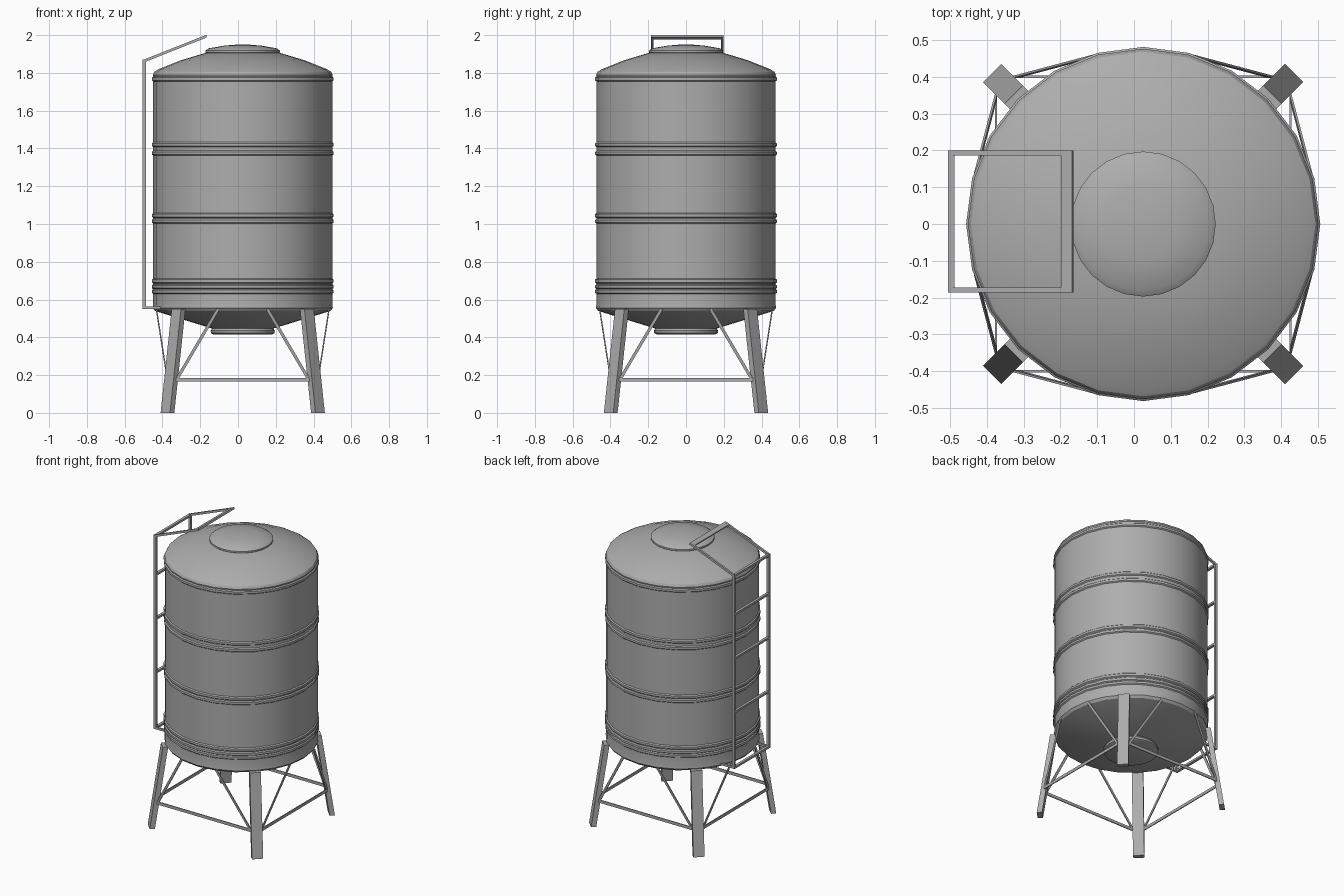
import bpy, bmesh, math
from mathutils import Vector

if "Cube" in bpy.data.objects:
    bpy.data.objects.remove(bpy.data.objects["Cube"])

CX = 0.025          # tank axis
SIDES = 24

grey = bpy.data.materials.new("galvanised grey")
grey.diffuse_color = (0.42, 0.42, 0.42, 1)
grey.use_nodes = True
grey.node_tree.nodes["Principled BSDF"].inputs["Base Color"].default_value = grey.diffuse_color


def finish(name, bm, smooth=False):
    bmesh.ops.recalc_face_normals(bm, faces=bm.faces[:])
    me = bpy.data.meshes.new(name)
    bm.to_mesh(me)
    bm.free()
    me.materials.append(grey)
    ob = bpy.data.objects.new(name, me)
    bpy.context.collection.objects.link(ob)
    if smooth:
        bpy.ops.object.select_all(action='DESELECT')
        ob.select_set(True)
        bpy.context.view_layer.objects.active = ob
        bpy.ops.object.shade_smooth_by_angle(angle=math.radians(30))
    return ob


def lathe(name, profile):
    """Revolve (radius, z) points about the tank axis, closing both ends."""
    bm = bmesh.new()
    rings = []
    for r, z in profile:
        rings.append([bm.verts.new((CX + r * math.cos(2 * math.pi * i / SIDES),
                                    r * math.sin(2 * math.pi * i / SIDES), z))
                      for i in range(SIDES)])
    for a, b in zip(rings, rings[1:]):
        for i in range(SIDES):
            j = (i + 1) % SIDES
            bm.faces.new((a[i], a[j], b[j], b[i]))
    bm.faces.new(rings[0])
    bm.faces.new(rings[-1])
    return finish(name, bm, True)


def loft(bm, a, b):
    """Solid between two four-point sections."""
    va = [bm.verts.new(p) for p in a]
    vb = [bm.verts.new(p) for p in b]
    bm.faces.new(va)
    bm.faces.new(vb)
    for i in range(4):
        j = (i + 1) % 4
        bm.faces.new((va[i], va[j], vb[j], vb[i]))


def beam(bm, p, q, side, w, h):
    """Rectangular bar from p to q; w is measured along side, h across it."""
    p, q = Vector(p), Vector(q)
    d = (q - p).normalized()
    s = Vector(side)
    s = (s - d * s.dot(d)).normalized() * w / 2
    u = d.cross(s).normalized() * h / 2
    corners = (s + u, s - u, -s - u, -s + u)
    loft(bm, [p + c for c in corners], [q + c for c in corners])


# Tank shell: conical base, straight wall with raised ribs, shallow dome
WALL, RIB = 0.474, 0.481
profile = [(0.16, 0.446), (0.44, 0.532), (0.465, 0.54), (0.477, 0.555), (WALL, 0.575)]
for z in (0.643, 0.668, 0.698, 1.015, 1.045, 1.375, 1.42, 1.768):
    profile += [(WALL, z - 0.013), (RIB, z - 0.007), (RIB, z + 0.007), (WALL, z + 0.013)]
profile += [(0.476, 1.79), (0.468, 1.806), (0.445, 1.82), (0.33, 1.866), (0.19, 1.908)]
lathe("tank_body", profile)

# Lid on the dome and outlet under the base
lathe("tank_lid", [(0.19, 1.90), (0.197, 1.908), (0.197, 1.918), (0.18, 1.930),
                   (0.10, 1.944), (0.03, 1.95)])
lathe("bottom_outlet", [(0.155, 0.415), (0.168, 0.422), (0.17, 0.435), (0.16, 0.45)])

# Four splayed legs, turned to face the axis
for k, name in enumerate(("back_right", "back_left", "front_left", "front_right")):
    a = math.radians(45 + 90 * k)
    out = Vector((math.cos(a), math.sin(a), 0))
    tan = Vector((-out.y, out.x, 0)) * 0.035
    axis = Vector((CX, 0, 0))

    def section(r, z):
        c = axis + Vector((0, 0, z))
        return [c + out * r + tan, c + out * r - tan,
                c + out * (r - 0.033) - tan, c + out * (r - 0.033) + tan]
    bm = bmesh.new()
    loft(bm, section(0.58, 0), section(0.497, 0.55))
    finish(name + "_leg", bm)

# Braces on each side: one tie bar and two diagonals up to the tank rim
for k, name in enumerate(("right", "back", "left", "front")):
    a = math.radians(90 * k)
    out = Vector((math.cos(a), math.sin(a), 0))
    tan = Vector((-out.y, out.x, 0))

    def at(o, t, z):
        return Vector((CX, 0, z)) + out * o + tan * t
    bm = bmesh.new()
    beam(bm, at(0.40, -0.36, 0.175), at(0.40, 0.36, 0.175), (0, 0, 1), 0.02, 0.006)
    for s in (-1, 1):
        beam(bm, at(0.40, s * 0.345, 0.185), at(0.457, s * 0.13, 0.55), out, 0.006, 0.016)
    finish(name + "_braces", bm)

# Ladder: uprights, sloped top rails, foot brackets and rungs
X, Y0, Y1 = -0.496, -0.179, 0.193
bm = bmesh.new()
for y in (Y0, Y1):
    beam(bm, (X, y, 0.55), (X, y, 1.87), (0, 1, 0), 0.013, 0.018)
    beam(bm, (X, y, 1.864), (-0.17, y, 1.993), (0, 1, 0), 0.013, 0.014)
    beam(bm, (X, y, 0.557), (-0.40, y, 0.557), (0, 1, 0), 0.013, 0.014)
finish("ladder_rails", bm)
bm = bmesh.new()
for z in (0.557, 0.935, 1.30, 1.60, 1.862):
    beam(bm, (X, Y0, z), (X, Y1, z), (0, 0, 1), 0.014, 0.018)
beam(bm, (-0.181, Y0 - 0.0065, 1.989), (-0.181, Y1 + 0.0065, 1.989), (0.92, 0, 0.37), 0.032, 0.012)
finish("ladder_rungs", bm)
